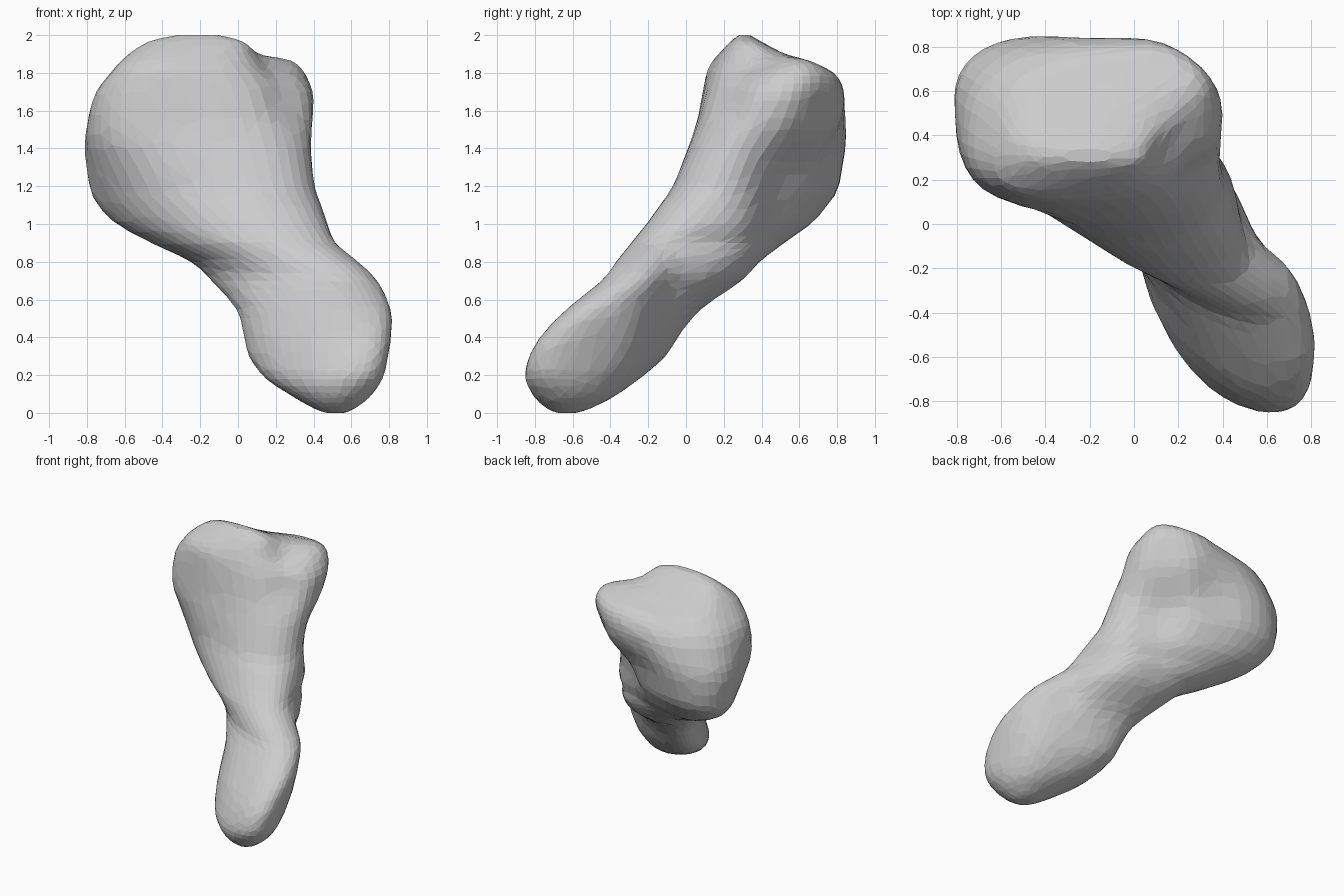
import bpy, bmesh
from math import sin, cos, asin, pi, exp, copysign
from mathutils import Vector

# Level sections of the bone: z, x min, x max, y min, y max, diagonal lean
SECTIONS = [
    (0.00, 0.47, 0.56, -0.68, -0.59, -0.2),
    (0.02, 0.41, 0.61, -0.73, -0.52, -0.2),
    (0.08, 0.30, 0.69, -0.80, -0.40, -0.3),
    (0.18, 0.15, 0.76, -0.85, -0.25, -0.5),
    (0.30, 0.06, 0.79, -0.83, -0.11, -0.62),
    (0.42, 0.03, 0.805, -0.76, -0.03, -0.64),
    (0.55, -0.01, 0.80, -0.635, 0.08, -0.64),
    (0.70, -0.14, 0.735, -0.45, 0.29, -0.62),
    (0.80, -0.25, 0.64, -0.37, 0.39, -0.6),
    (0.90, -0.46, 0.52, -0.29, 0.52, -0.6),
    (1.00, -0.64, 0.47, -0.21, 0.66, -0.58),
    (1.10, -0.74, 0.43, -0.14, 0.75, -0.54),
    (1.20, -0.785, 0.40, -0.07, 0.81, -0.45),
    (1.40, -0.81, 0.39, 0.01, 0.85, -0.25),
    (1.55, -0.79, 0.40, 0.06, 0.86, -0.05),
    (1.70, -0.745, 0.40, 0.09, 0.845, 0.15),
    (1.80, -0.67, 0.34, 0.11, 0.79, 0.3),
    (1.86, -0.62, 0.24, 0.14, 0.66, 0.3),
    (1.92, -0.55, 0.12, 0.19, 0.50, 0.15),
    (1.97, -0.46, 0.03, 0.24, 0.40, 0.0),
    (2.00, -0.32, -0.10, 0.28, 0.34, 0.0),
]
# Hollows: centre, radius, push
HOLLOWS = [
    ((0.22, 0.60, 1.26), 0.22, (-0.08, -0.08, 0.0)),
    ((-0.10, 0.80, 1.35), 0.22, (0.0, -0.07, 0.0)),
    ((0.18, 0.33, 1.86), 0.13, (-0.03, 0.02, -0.035)),
    ((-0.25, 0.66, 1.76), 0.22, (0.01, -0.02, -0.03)),
    ((0.32, 0.16, 1.68), 0.15, (-0.04, 0.04, 0.0)),
    ((0.34, 0.76, 1.62), 0.18, (-0.04, -0.03, 0.0)),
    ((0.62, 0.00, 0.68), 0.17, (-0.05, -0.05, 0.0)),
]
# Fuller spots: knob of the head, left of the head, shaft sides, lower end
KNOBS = [((0.24, 0.62, 1.80), 0.12, (0.02, 0.0, 0.03)),
         ((-0.66, 0.22, 1.50), 0.22, (-0.025, -0.03, 0.0)),
         ((0.40, 0.20, 1.00), 0.20, (0.02, 0.05, 0.0)),
         ((0.28, 0.28, 0.85), 0.18, (0.02, 0.04, 0.0)),
         ((0.70, -0.35, 0.30), 0.24, (0.035, 0.06, 0.0))]
SEGMENTS, STEPS = 44, 3


def spline(p0, p1, p2, p3, t):
    return [0.5 * (2 * b + (c - a) * t + (2 * a - 5 * b + 4 * c - d) * t * t
                   + (3 * b - a - 3 * c + d) * t ** 3)
            for a, b, c, d in zip(p0, p1, p2, p3)]


def power(v, p):
    return copysign(abs(v) ** p, v)


def ring(sec):
    z, x0, x1, y0, y1, lean = sec
    half = asin(max(-0.9, min(0.9, lean))) / 2
    p = 0.98 - 0.14 * max(0.0, min(1.0, (z - 1.0) / 0.4))
    pts = []
    for i in range(SEGMENTS):
        t = 2 * pi * i / SEGMENTS
        co = Vector(((x0 + x1) / 2 + (x1 - x0) / 2 * power(cos(t - half), p),
                     (y0 + y1) / 2 + (y1 - y0) / 2 * power(sin(t + half), p), z))
        move = Vector()
        for c, r, push in HOLLOWS + KNOBS:
            move += Vector(push) * exp(-((co - Vector(c)).length / r) ** 2)
        pts.append(co + move)
    return pts


# Smooth loft through the sections
rows = []
n = len(SECTIONS)
for k in range(n - 1):
    q = [SECTIONS[max(0, min(n - 1, k + j))] for j in (-1, 0, 1, 2)]
    rows += [spline(*q, s / STEPS) for s in range(STEPS)]
rows.append(SECTIONS[-1])

bm = bmesh.new()
rings = [[bm.verts.new(co) for co in ring(r)] for r in rows]
for a, b in zip(rings, rings[1:]):
    for i in range(SEGMENTS):
        j = (i + 1) % SEGMENTS
        bm.faces.new((a[i], a[j], b[j], b[i]))
bm.faces.new(rings[0][::-1])
bm.faces.new(rings[-1])
for v in bm.verts:
    v.co.z = max(0.0, min(2.0, v.co.z))
bmesh.ops.recalc_face_normals(bm, faces=bm.faces)
mesh = bpy.data.meshes.new("bone")
bm.to_mesh(mesh)
bm.free()
bone = bpy.data.objects.new("bone", mesh)
bpy.context.collection.objects.link(bone)

# Irregular facets of a reduced scan
dec = bone.modifiers.new("facets", 'DECIMATE')
dec.ratio = 0.4
